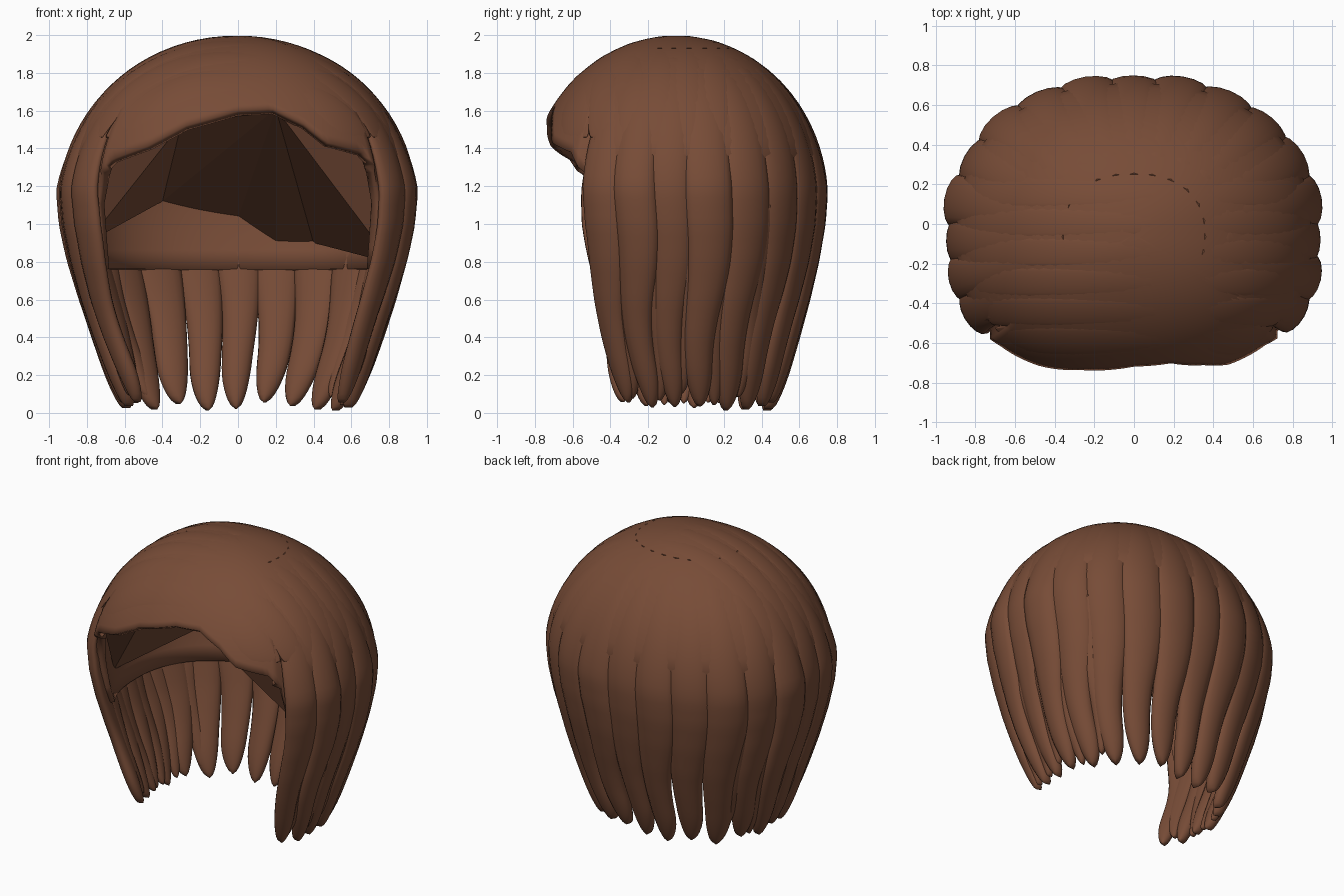
import bpy, bmesh, random
from math import sin, cos, pi, sqrt, radians

if "Cube" in bpy.data.objects:
    bpy.data.objects.remove(bpy.data.objects["Cube"])

random.seed(4)
A, B, N, CY, ZC, H = 0.925, 0.787, 2.3, -0.052, 1.15, 0.845
mat = bpy.data.materials.new("brown_hair")
mat.diffuse_color = (0.185, 0.072, 0.038, 1)
mat.use_nodes = True
mat.node_tree.nodes["Principled BSDF"].inputs["Base Color"].default_value = mat.diffuse_color


def lerp(table, v):
    if v <= table[0][0]:
        return table[0][1]
    for (a, p), (b, q) in zip(table, table[1:]):
        if v <= b:
            return p + (q - p) * (v - a) / (b - a)
    return table[-1][1]


TAPER = [(0, .66), (.2, .735), (.4, .81), (.6, .88), (.8, .94), (1.0, .985), (1.15, 1)]


def scale(z):
    # relative girth of the hair at a height
    if z > ZC:
        return sqrt(max(0, 1 - ((z - ZC) / H) ** 2))
    return lerp(TAPER, z)


def around(phi, z, off=0):
    # point on the hair surface, phi in degrees from the front
    s, c = sin(radians(phi)), -cos(radians(phi))
    r = (abs(s / A) ** N + abs(c / B) ** N) ** (-1 / N)
    up = max(0, (z - ZC) / H)
    r = max(0, r * scale(z) + off * (1 - up * up))
    return (s * r, c * r + CY, z + off * up)


def across(x, c, off):
    # point on the dome above plan position x, c
    R = min(1, (abs(x / A) ** N + abs(c / B) ** N) ** (1 / N))
    h = sqrt(max(0, 1 - R * R))
    return (x * (1 + off), c * (1 + off) + CY, ZC + H * h + off * h)


def finish(name, bm, smooth=True):
    bmesh.ops.recalc_face_normals(bm, faces=bm.faces)
    me = bpy.data.meshes.new(name)
    bm.to_mesh(me)
    bm.free()
    me.materials.append(mat)
    for p in me.polygons:
        p.use_smooth = smooth
    ob = bpy.data.objects.new(name, me)
    bpy.context.collection.objects.link(ob)
    return ob


def tube(name, rings):
    bm = bmesh.new()
    vs = [[bm.verts.new(p) for p in ring] for ring in rings]
    n = len(vs[0])
    for a, b in zip(vs, vs[1:]):
        for i in range(n):
            bm.faces.new((a[i], a[(i + 1) % n], b[(i + 1) % n], b[i]))
    bm.faces.new(vs[0])
    bm.faces.new(vs[-1])
    return finish(name, bm)


# Cap: dome with the face opening cut by a hairline
HAIRLINE = [(-61, .75), (-58, 1.1), (-56, 1.26), (-50, 1.34), (-36, 1.41), (-22, 1.52), (0, 1.6),
            (16, 1.61), (28, 1.53), (36, 1.43), (50, 1.38), (56, 1.28), (58, 1.1), (61, .75)]
bm = bmesh.new()
top = bm.verts.new((0, CY, ZC + H))
cols = []
for i in range(180):
    phi = -180 + 2 * i
    zb = lerp(HAIRLINE, phi)
    zt = ZC + H
    cols.append([bm.verts.new(around(phi, zt - (zt - zb) * (k / 24) ** 2,
                                     .002 if k < 18 or abs(phi) < 56 else -.03))
                 for k in range(1, 25)])
for i in range(180):
    a, b = cols[i], cols[(i + 1) % 180]
    bm.faces.new((top, a[0], b[0]))
    for k in range(23):
        bm.faces.new((a[k], a[k + 1], b[k + 1], b[k]))
cap = finish("hair_cap", bm)
sol = cap.modifiers.new("thickness", 'SOLIDIFY')
sol.thickness = 0.055
sol.offset = -1

# Inner lining: flat facets closing off the underside of the dome
bm = bmesh.new()
pts = [(-.3, -.67, 1.53), (.2, -.69, 1.61), (.82, -.25, .79), (.4, .58, .9), (.2, .67, .88),
       (0, .67, 1.03), (-.4, .6, 1.12), (-.8, -.25, .9), (-.7, -.5, 1.31), (.7, -.5, 1.35)]
v = [bm.verts.new(p) for p in pts]
for f in ((0, 1, 6), (1, 5, 6), (1, 4, 5), (1, 3, 4), (1, 2, 3), (0, 6, 7), (0, 7, 8), (1, 9, 2)):
    bm.faces.new([v[i] for i in f])
finish("inner_lining", bm, False)


# Hanging locks round the sides and back
def lock(name, phi, half, tip, wave, phase, bulge, zt=1.93, thin=1):
    rings = []
    rows = 40
    for k in range(rows + 1):
        t = k / rows
        z = zt + (tip - zt) * (1 - (1 - t) ** 1.25)
        w = half * lerp([(.3, .95), (.5, 1.0), (.75, 1.15), (1.0, 1.22), (1.9, 1.2)], z)
        d = max(0, min(1, (z - tip) / .24))
        end = max(.06, sqrt(max(0, 1 - (1 - d) ** 2)))
        thick = lerp([(.3, .055), (1.2, .05), (1.6, .027), (1.93, .008)], z) * (.35 + .65 * end) * thin
        low = lerp([(.2, 1), (1.2, .25), (1.5, 0)], z)
        mid = phi + wave * low * sin(6.5 * z + phase)
        c = -.037 + bulge * lerp([(0, .4), (.9, 1), (1.2, 1), (1.6, 0)], z)
        if z > 1.2:
            c = lerp([(1.2, c), (1.6, -.02), (1.93, -.006)], z)
        rings.append([around(mid + w * end * cos(a), z, c + thick * sin(a))
                      for a in (2 * pi * j / 16 for j in range(16))])
    tube(name, rings)


STEPS = [0, 17, 34, 50, 65, 79, 92, 104, 116]
for side in (1, -1):
    for i, s in enumerate(STEPS):
        if i == 0 and side < 0:
            continue
        gap = STEPS[min(i + 1, 8)] - STEPS[max(i - 1, 0)]
        half = gap / 4 if 0 < i < 8 else (8.5 if i == 0 else 6)
        lock("hair_lock", 180 + side * s, half, random.uniform(.01, .06),
             random.uniform(1.3, 2.2), 1.0 + random.uniform(-.4, .4) + (side < 0) * .8,
             random.uniform(0, .015) + (.02 if i in (5, 7, 8) else 0), thin=.85 if i == 8 else 1)

# Thin short locks layered between the side locks
for side in (1, -1):
    for s in (57, 72, 86, 98, 111):
        lock("under_lock", 180 + side * s, 5, random.uniform(.04, .1), 2,
             random.uniform(0, 6), .0, 1.1, .7)


# Combed strands sweeping from the parting to each side
def sweep(name, c, w, x0, sign):
    rings = []
    for k in range(25):
        t = k / 24
        ring = []
        for j in range(14):
            a = 2 * pi * j / 14
            cc = c + w * cos(a) * (.75 + .25 * sin(pi * t))
            X = A * max(.01, .93 ** N - abs(cc / B) ** N) ** (1 / N)
            x = x0 + (sign * X - x0) * sin(pi / 2 * t)
            ring.append(across(x, cc, -.004 + .01 * sin(a) * (.4 + .6 * sin(pi * t))))
        rings.append(ring)
    tube(name, rings)


for i in range(6):
    c = -.54 + .15 * i
    sweep("fringe_left", c, .085, .3, -1)
    sweep("fringe_right", c, .085, .3, 1)
